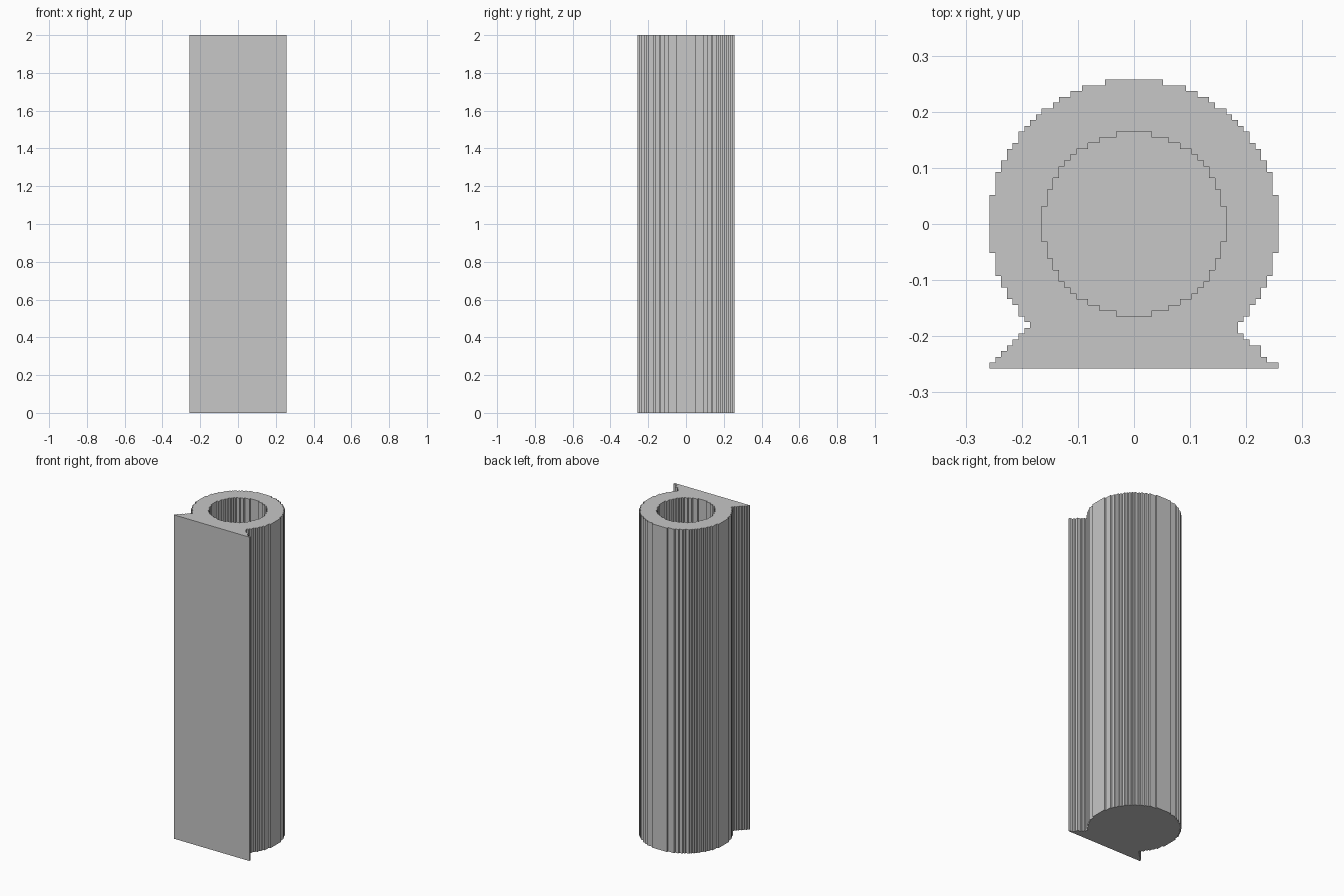
import bpy
import bmesh
import math

CELL = 0.01029          # width of one stair step
HEIGHT = 2.0
FLOOR = 0.1             # thickness of the closed bottom

cube = bpy.data.objects.get("Cube")
if cube:
    bpy.data.objects.remove(cube, do_unlink=True)

grey = bpy.data.materials.new("light_grey")
grey.use_nodes = True
colour = (0.57, 0.57, 0.57, 1.0)
grey.diffuse_color = colour
grey.node_tree.nodes["Principled BSDF"].inputs["Base Color"].default_value = colour


def circle_rows(radius):
    """Half width, in steps, of each row of a stepped circle, front to back."""
    n = round(radius)
    return [math.floor(math.sqrt(radius ** 2 - (r + 0.5) ** 2) + 0.5)
            for r in range(-n, n)]


def stepped_outline(left, right):
    """Closed stair-step outline from the two half widths of every row."""
    start = -len(left) / 2

    def side(widths, sign):
        pts = []
        for i, w in enumerate(widths):
            if pts and pts[-1][0] == sign * w:
                pts.pop()
            else:
                pts.append((sign * w, start + i))
            pts.append((sign * w, start + i + 1))
        return pts

    return side(left, 1) + side(right, -1)[::-1]


def prism(name, outline, z0, z1):
    bm = bmesh.new()
    base = bm.faces.new([bm.verts.new((x * CELL, y * CELL, z0)) for x, y in outline])
    top = bmesh.ops.extrude_face_region(bm, geom=[base], use_keep_orig=True)
    moved = [v for v in top["geom"] if isinstance(v, bmesh.types.BMVert)]
    bmesh.ops.translate(bm, verts=moved, vec=(0, 0, z1 - z0))
    bmesh.ops.recalc_face_normals(bm, faces=bm.faces)
    mesh = bpy.data.meshes.new(name)
    bm.to_mesh(mesh)
    bm.free()
    mesh.materials.append(grey)
    obj = bpy.data.objects.new(name, mesh)
    bpy.context.collection.objects.link(obj)
    return obj


# Round body merged with a flared foot along the flat front
round_rows = circle_rows(25)
foot_left = [25, 23, 22, 22, 20, 19, 18]
foot_right = [25, 24, 23, 22, 21, 20, 19]
tube = prism("tube_with_flat_foot",
             stepped_outline(foot_left + round_rows[len(foot_left):],
                             foot_right + round_rows[len(foot_right):]),
             0, HEIGHT)

# Bore, open at the top and closed at the bottom
bore_rows = circle_rows(15.75)
bore = prism("bore_cutter", stepped_outline(bore_rows, bore_rows), FLOOR, HEIGHT + 0.1)
bore.hide_render = True

cut = tube.modifiers.new("bore", "BOOLEAN")
cut.operation = "DIFFERENCE"
cut.solver = "EXACT"
cut.object = bore
bpy.context.view_layer.objects.active = tube
tube.select_set(True)
bpy.ops.object.modifier_apply(modifier=cut.name)
bpy.data.objects.remove(bore, do_unlink=True)
